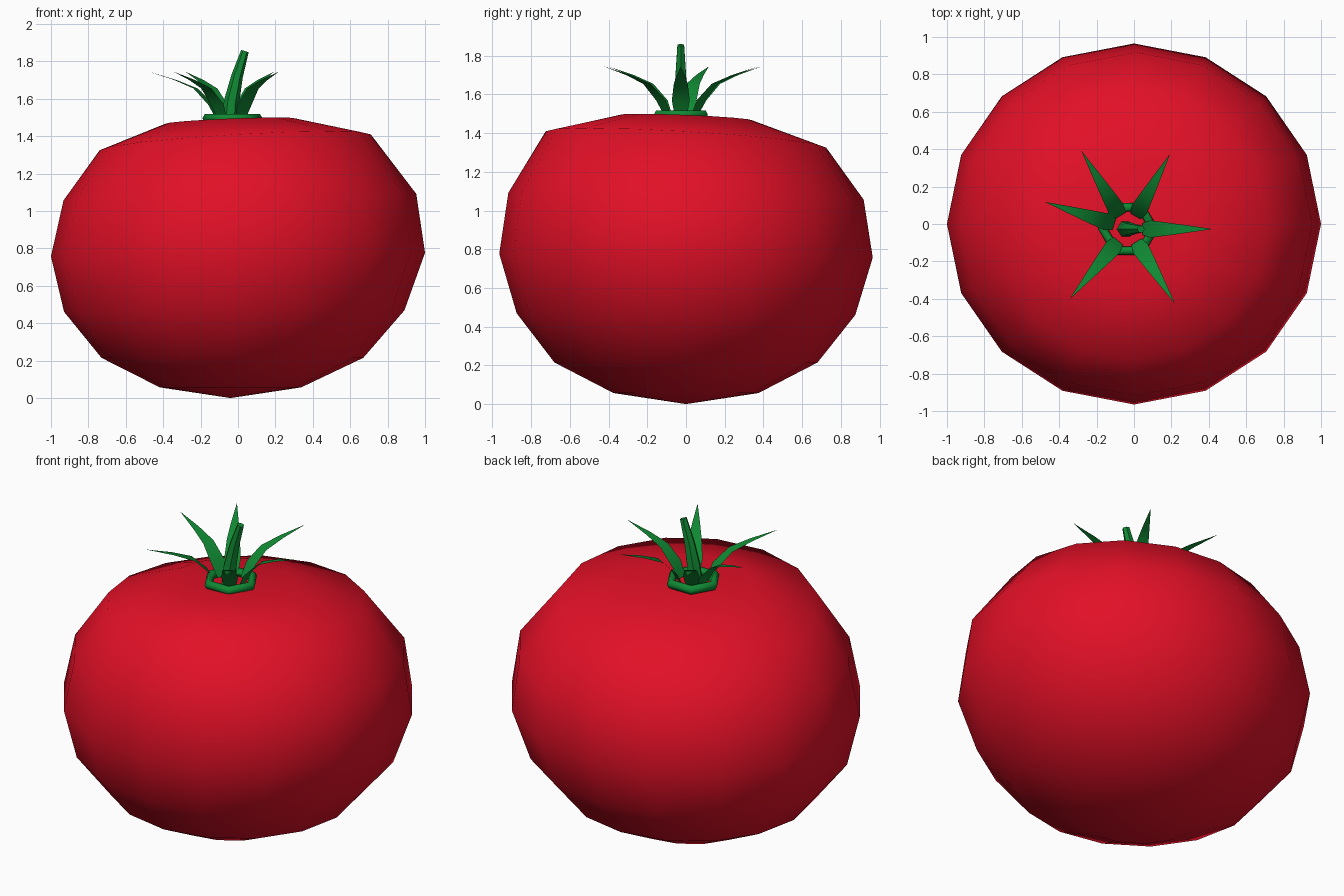
import bpy, bmesh, math
from mathutils import Vector

if "Cube" in bpy.data.objects:
    bpy.data.objects.remove(bpy.data.objects["Cube"])


def material(name, rgb):
    m = bpy.data.materials.new(name)
    m.diffuse_color = (*rgb, 1)
    m.use_nodes = True
    m.node_tree.nodes["Principled BSDF"].inputs["Base Color"].default_value = m.diffuse_color
    return m


RED = material("tomato red", (0.76, 0.005, 0.02))
GREEN = material("leaf green", (0.005, 0.25, 0.033))


def make_object(name, verts, faces, mat, smooth=True):
    me = bpy.data.meshes.new(name)
    me.from_pydata(verts, [], faces)
    bm = bmesh.new()
    bm.from_mesh(me)
    bmesh.ops.recalc_face_normals(bm, faces=bm.faces)
    for f in bm.faces:
        f.smooth = smooth
    bm.to_mesh(me)
    bm.free()
    me.materials.append(mat)
    ob = bpy.data.objects.new(name, me)
    bpy.context.collection.objects.link(ob)
    return ob


def bridge(rings, n):
    return [(r * n + i, r * n + (i + 1) % n, (r + 1) * n + (i + 1) % n, (r + 1) * n + i)
            for r in range(rings - 1) for i in range(n)]


# Fruit: squat 16-sided body; rings lean up towards the front right
# (x centre, x radius, y radius, height, lean)
RINGS = [(-0.04, 0.378, 0.375, 0.057, 0.0), (-0.03, 0.70, 0.68, 0.215, 0.0),
         (-0.02, 0.91, 0.875, 0.465, 0.006), (0.0, 1.0, 0.965, 0.767, 0.014),
         (0.01, 0.943, 0.918, 1.074, 0.025), (-0.015, 0.725, 0.725, 1.367, 0.06),
         (-0.04, 0.35, 0.343, 1.48, 0.02)]
N = 16
verts = []
for cx, rx, ry, z, lean in RINGS:
    for i in range(N):
        a = math.tau * i / N
        verts.append((cx + rx * math.cos(a), ry * math.sin(a),
                      z + lean * math.cos(a + math.pi / 4)))
faces = bridge(len(RINGS), N)
low, top = len(verts), len(verts) + 1
verts += [(-0.04, 0, 0), (-0.03, -0.02, 1.465)]
last = (len(RINGS) - 1) * N
for i in range(N):
    j = (i + 1) % N
    faces += [(low, j, i), (top, last + i, last + j)]
make_object("fruit", verts, faces, RED)

# Calyx ring: six-sided collar on top of the fruit
CX, CY = -0.03, -0.027
bm_v, M = [], 6
for i in range(6):
    a = math.tau * i / 6
    for k in range(M):
        b = math.tau * k / M
        r = 0.135 + 0.026 * math.cos(b)
        bm_v.append((CX + r * math.cos(a), CY + r * math.sin(a), 1.495 + 0.026 * math.sin(b)))
ring_faces = bridge(6, M) + [(5 * M + k, 5 * M + (k + 1) % M, (k + 1) % M, k) for k in range(M)]
make_object("calyx_ring", bm_v, ring_faces, GREEN)

# Sepals: thin curved blades (distance, height, half width), tip last
BLADE = [(0.17, 1.49, 0.032), (0.26, 1.57, 0.046), (0.44, 1.655, 0.036), (0.68, 1.70, 0.021)]
for n, (deg, length) in enumerate([(0, 0.45), (61, 0.46), (121, 0.49),
                                   (162, 0.47), (230, 0.49), (302, 0.47)]):
    out = Vector((math.cos(math.radians(deg)), math.sin(math.radians(deg)), 0))
    side = Vector((-out.y, out.x, 0))
    base = Vector((CX, CY, 0))
    v = []
    for t, z, w in BLADE:
        mid = base + out * t * length + Vector((0, 0, z))
        v += [mid - side * w, mid + side * w]
    v.append(base + out * length + Vector((0, 0, 1.745)))
    f = [(2 * i, 2 * i + 1, 2 * i + 3, 2 * i + 2) for i in range(3)] + [(6, 7, 8)]
    make_object(f"sepal_{n + 1}", v, f, GREEN)

# Stem: tapered six-sided stalk bending to the right
STEM = [(-0.045, 1.45, 0.046), (-0.035, 1.58, 0.04), (-0.005, 1.72, 0.03), (0.037, 1.855, 0.02)]
v = []
for x, z, r in STEM:
    for i in range(6):
        a = math.tau * i / 6
        v.append((x + r * math.cos(a), CY + r * math.sin(a), z - 0.3 * r * math.cos(a)))
f = bridge(len(STEM), 6) + [tuple(range(5, -1, -1)), tuple(range(18, 24))]
stem = make_object("stem", v, f, GREEN)
bpy.context.view_layer.objects.active = stem
stem.select_set(True)
bpy.ops.object.shade_smooth_by_angle(angle=math.radians(50))
